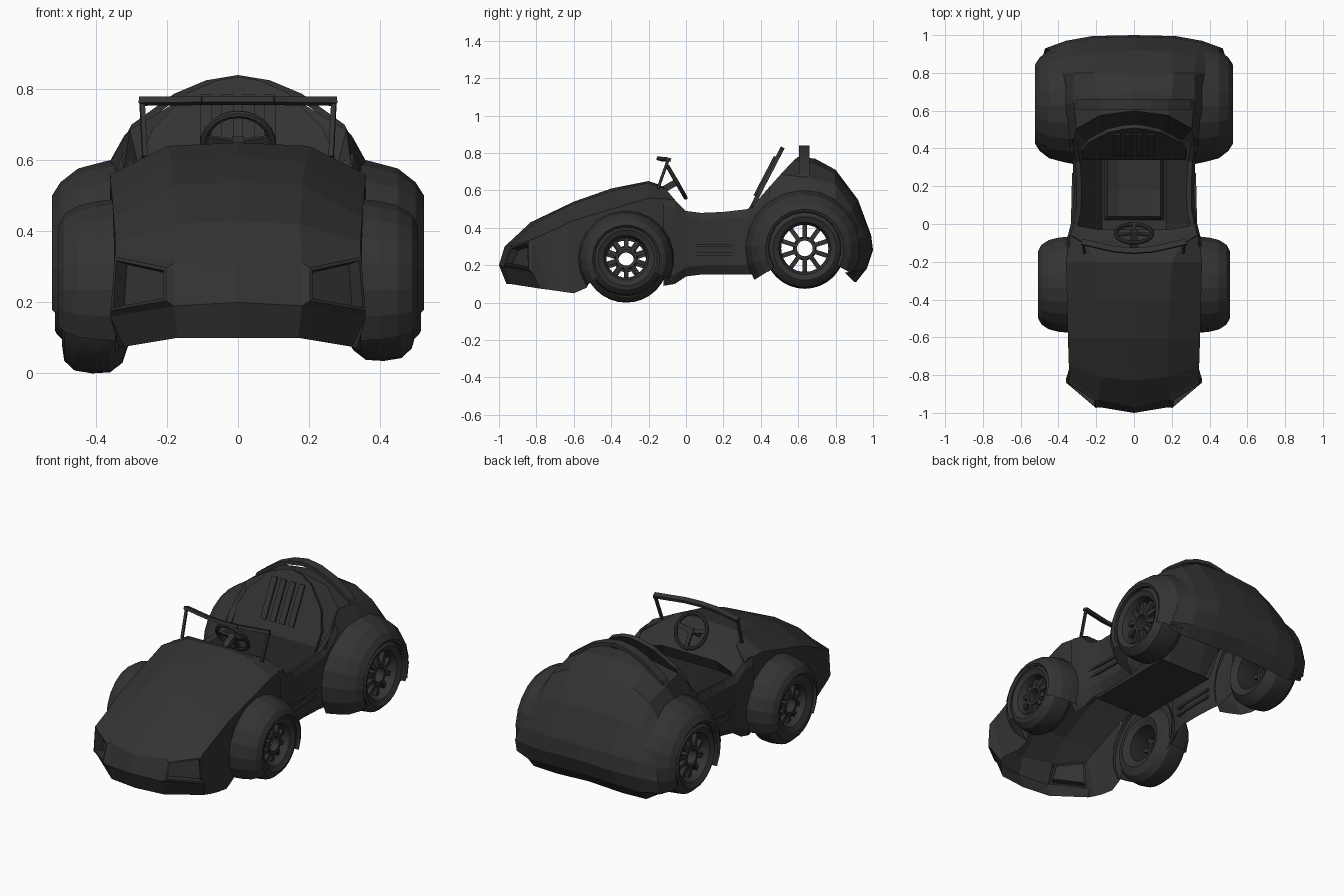
import bpy, bmesh
from math import cos, sin, radians, pi
from mathutils import Vector

if "Cube" in bpy.data.objects:
    bpy.data.objects.remove(bpy.data.objects["Cube"])

PAINT = bpy.data.materials.new("dark_grey")
PAINT.diffuse_color = (0.033, 0.033, 0.033, 1)
PAINT.use_nodes = True
PAINT.node_tree.nodes["Principled BSDF"].inputs["Base Color"].default_value = PAINT.diffuse_color


def make(name, verts, faces, mirror=False, smooth=False):
    """Mesh object with outward normals and an optional mirror across x = 0."""
    me = bpy.data.meshes.new(name)
    me.from_pydata([tuple(v) for v in verts], [], faces)
    bm = bmesh.new()
    bm.from_mesh(me)
    bmesh.ops.recalc_face_normals(bm, faces=bm.faces)
    ref = sum((v.co for v in bm.verts), Vector()) / len(bm.verts)
    if mirror:
        ref.x, ref.z = 0, 0.2
    if sum(f.normal.dot(f.calc_center_median() - ref) * f.calc_area() for f in bm.faces) < 0:
        bmesh.ops.reverse_faces(bm, faces=bm.faces)
    bm.to_mesh(me)
    bm.free()
    ob = bpy.data.objects.new(name, me)
    bpy.context.collection.objects.link(ob)
    me.materials.append(PAINT)
    if mirror:
        ob.modifiers.new("mirror", 'MIRROR')
    if smooth:
        bpy.ops.object.select_all(action='DESELECT')
        ob.select_set(True)
        bpy.context.view_layer.objects.active = ob
        bpy.ops.object.shade_smooth_by_angle(angle=radians(30))
    return ob


def loft(name, rows, mirror=True, close_rows=False, close_cols=False, smooth=False):
    n, m = len(rows), len(rows[0])
    faces = []
    for i in range(n if close_rows else n - 1):
        for j in range(m if close_cols else m - 1):
            k, l = (i + 1) % n, (j + 1) % m
            faces.append((i * m + j, i * m + l, k * m + l, k * m + j))
    return make(name, [p for r in rows for p in r], faces, mirror, smooth)


def revolve(name, profile, side, cy, cz, n, a0=0, a1=360, closed=False, smooth=False):
    """Spin an (x, radius) profile about a wheel axle."""
    full = a1 - a0 >= 360
    rows = []
    for i in range(n):
        a = radians(a0 + (a1 - a0) * i / (n if full else n - 1))
        rows.append([(side * x, cy + r * cos(a), cz + r * sin(a)) for x, r in profile])
    return loft(name, rows, False, full, closed, smooth)


def bars(name, segments, w, h, up=(0, 0, 1), mirror=False):
    """Square bars between point pairs; h is measured along up."""
    verts, faces = [], []
    for p, q in segments:
        p, q = Vector(p), Vector(q)
        d = (q - p).normalized()
        s = d.cross(Vector(up)).normalized()
        t = s.cross(d)
        b = len(verts)
        for c in (p, q):
            verts += [c + s * w / 2 * i + t * h / 2 * j for i, j in ((-1, -1), (1, -1), (1, 1), (-1, 1))]
        faces += [tuple(b + i for i in f) for f in
                  ((0, 1, 2, 3), (7, 6, 5, 4), (0, 4, 5, 1), (1, 5, 6, 2), (2, 6, 7, 3), (3, 7, 4, 0))]
    return make(name, verts, faces, mirror)


# Bonnet: rows from nose lip to cowl, each centre / crease / edge
hood = loft("bonnet", [
    [(0, -.96, .10), (.17, -.94, .10), (.32, -.78, .075)],
    [(0, -1, .20), (.18, -.97, .19), (.36, -.82, .16)],
    [(0, -.97, .30), (.18, -.93, .31), (.345, -.82, .34)],
    [(0, -.83, .43), (.175, -.81, .42), (.345, -.75, .37)],
    [(0, -.6, .54), (.18, -.6, .53), (.35, -.6, .44)],
    [(0, -.4, .61), (.19, -.4, .595), (.355, -.4, .50)],
    [(0, -.2, .65), (.2, -.2, .64), (.36, -.2, .56)],
    [(0, -.14, .63), (.25, -.11, .61), (.34, -.06, .55)]])
# Headlight pockets pressed into the slanted nose faces
bm = bmesh.new()
bm.from_mesh(hood.data)
bm.faces.ensure_lookup_table()
lamp = bm.faces[3]
sgn = 1 if lamp.normal.y < 0 else -1
for thick, depth in ((.02, .018), (.012, 0), (.006, -.045)):
    bmesh.ops.inset_individual(bm, faces=[lamp], thickness=thick, depth=depth * sgn)
bm.to_mesh(hood.data)
bm.free()

# Side skirts under the bonnet edge
top = [(.36, -.82, .16), (.345, -.82, .34), (.345, -.75, .37), (.35, -.6, .44), (.353, -.5, .47),
       (.355, -.4, .50), (.36, -.2, .56), (.34, -.06, .55)]
low = [(.32, -.78, .075), (.335, -.74, .07), (.345, -.69, .063), (.345, -.6, .05), (.34, -.53, .08),
       (.35, -.4, .43), (.355, -.2, .43), (.345, -.08, .10)]
loft("bonnet_side", [top, low])

# Rear body: rows from the cockpit rim over the tail to the lower lip
rim = [(0, .60, .78), (.18, .575, .76), (.305, .505, .685), (.33, .35, .51)]
loft("rear_body", [
    rim,
    [(0, .69, .77), (.2, .68, .745), (.32, .65, .67), (.37, .62, .58)],
    [(0, .80, .71), (.21, .80, .69), (.32, .80, .63), (.38, .80, .54)],
    [(0, .92, .55), (.2, .91, .54), (.33, .89, .50), (.40, .87, .46)],
    [(0, .99, .36), (.2, .985, .36), (.34, .96, .35), (.44, .92, .34)],
    [(0, 1, .28), (.22, .995, .27), (.36, .97, .26), (.47, .93, .25)],
    [(0, .97, .19), (.22, .965, .18), (.37, .95, .17), (.48, .90, .17)],
    [(0, .91, .12), (.22, .91, .11), (.37, .90, .11), (.46, .85, .16)]])
# Bulkhead closing the cockpit behind the seat
loft("rear_bulkhead", [rim, [(0, .47, .5), (.14, .47, .5), (.26, .45, .5), (.29, .36, .49)],
                       [(0, .44, .24), (.1, .44, .24), (.15, .43, .24), (.17, .36, .24)]])

# Door sills with rolled rim, slanted inner wall and floor
loft("sills_and_floor", [
    [(x - .03, y, zb), (x, y, zb + .05), (x, y, zt - .04), (x - .015, y, zt),
     (x - .04, y, zt - .01), (.17, y, .24), (0, y, .24)]
    for y, x, zt, zb in ((-.12, .36, .56, .09), (-.06, .35, .55, .10), (.0, .335, .49, .14),
                         (.08, .32, .48, .15), (.2, .318, .485, .15), (.33, .325, .50, .15),
                         (.39, .335, .555, .15), (.45, .34, .62, .17))])
bars("sill_slots", [((.324, .0, z), (.318, .27, z)) for z in (.26, .305)], .02, .014, mirror=True)
loft("firewall", [[(0, -.12, .24), (.17, -.12, .24)], [(0, -.12, .6), (.31, -.1, .55)]])
loft("dashboard", [
    [(0, -.14, .63), (.25, -.11, .61), (.33, -.06, .55)],
    [(0, -.10, .58), (.2, -.08, .57), (.31, -.03, .51)],
    [(0, -.03, .52), (.18, -.03, .52), (.30, -.01, .49)],
    [(0, -.06, .45), (.18, -.06, .45), (.28, -.06, .44)]])

# Wheels and fenders: axle y, right and left (axle z, tyre radius), rim radius, outer x
for end, cy, fz, tyres, rim_r, xo in (
        ("front", -.32, .235, ((.24, .205), (.226, .226)), .12, .495),
        ("rear", .635, .29, ((.29, .216), (.29, .216)), .14, .515)):
    for side, label, (cz, R) in ((1, "right", tyres[0]), (-1, "left", tyres[1])):
        tag = end + "_" + label
        revolve(tag + "_tyre", [(xo - .045, rim_r - .014), (xo - .015, rim_r), (xo, rim_r + .03),
                                (xo - .006, R - .035), (xo - .035, R - .008), (.41, R), (.36, R - .003),
                                (.325, R - .03), (.31, rim_r + .03), (.33, rim_r - .014)],
                side, cy, cz, 32, closed=True, smooth=True)
        revolve(tag + "_hub", [(.42, .044), (xo - .03, .042), (xo - .03, .058), (.42, .064)],
                side, cy, cz, 20, closed=True, smooth=True)
        spokes = []
        for i in range(10):
            a = 2 * pi * (i + .5) / 10
            spokes.append([(side * x, cy + r * cos(a), cz + r * sin(a))
                           for x, r in ((xo - .045, .055), (xo - .06, rim_r))])
        bars(tag + "_spokes", spokes, .024, .025, up=(1, 0, 0))
        if end == "front":
            profile = [(.33, .258), (.40, .25), (.45, .238), (.49, .212), (.507, .18), (.495, .168), (.47, .168)]
            arc = (-26, 214)
        else:
            profile = [(.32, .318), (.37, .308), (.45, .287), (.50, .248), (.524, .21), (.515, .195), (.48, .19)]
            arc = (-28, 212)
        revolve(tag + "_fender", profile, side, cy, fz, 15, *arc)


# Seat: reclined back, cushion and padded ribs
def recline(x, z, off=0):
    return (x, max(.53 - (.83 - z) * .52, .36) - off, z + off * .5)


outline = [(.16, .25), (.25, .42), (.275, .5), (.28, .58), (.24, .68), (.14, .78), (.06, .815), (0, .825)]
for name, off in (("seat_back", 0), ("seat_back_front", .02)):
    loft(name, [[recline(0, z, off) for x, z in outline], [recline(x, z, off) for x, z in outline]])
loft("seat_back_edge", [[recline(x, z, o) for x, z in outline] for o in (0, .02)])
bars("seat_ribs", [(recline(x, .56, .022), recline(x, .77, .022)) for x in (.03, .09)],
     .035, .015, up=(0, -.9, .45), mirror=True)
loft("seat_cushion", [[(0, y, z), (.08, y, z), (.14, y, z + .02), (.16, y, .24)]
                      for y, z in ((.02, .24), (.04, .28), (.18, .265), (.36, .28))])

# Roll hoop behind the seat
arch = [(.345, .60), (.30, .69), (.18, .777), (.09, .815), (0, .83)]
loft("roll_hoop", [[(x, y, z + dz) for x, z in arch]
                   for y, dz in ((.605, .01), (.66, .01), (.66, -.012), (.605, -.012))], close_rows=True)

# Windscreen frame
bars("windscreen_posts", [((.262, -.15, .61), (.27, -.095, .765))], .014, .014, mirror=True)
bars("windscreen_bar", [((.276, -.095, .766), (.1, -.135, .768)),
                        ((.1, -.135, .768), (-.001, -.142, .768))], .03, .018, up=(0, .3, 1), mirror=True)

# Steering wheel and column
centre, axis = Vector((0, -.05, .645)), Vector((0, .87, .5))
up = Vector((0, -.5, .87))
bpy.ops.mesh.primitive_torus_add(location=centre, rotation=(radians(-60), 0, 0), major_radius=.097,
                                 minor_radius=.011, major_segments=24, minor_segments=8)
wheel = bpy.context.object
wheel.name = "steering_wheel"
wheel.data.materials.append(PAINT)
bpy.ops.object.shade_smooth_by_angle(angle=radians(40))
bars("steering_spokes", [(centre, centre + (up * sin(a) + Vector((1, 0, 0)) * cos(a)) * .092)
                         for a in (radians(10), radians(170), radians(270))], .022, .012, up=axis)
bars("steering_column", [(centre + axis * .012, centre - axis * .12)], .035, .035, up=(1, 0, 0))
